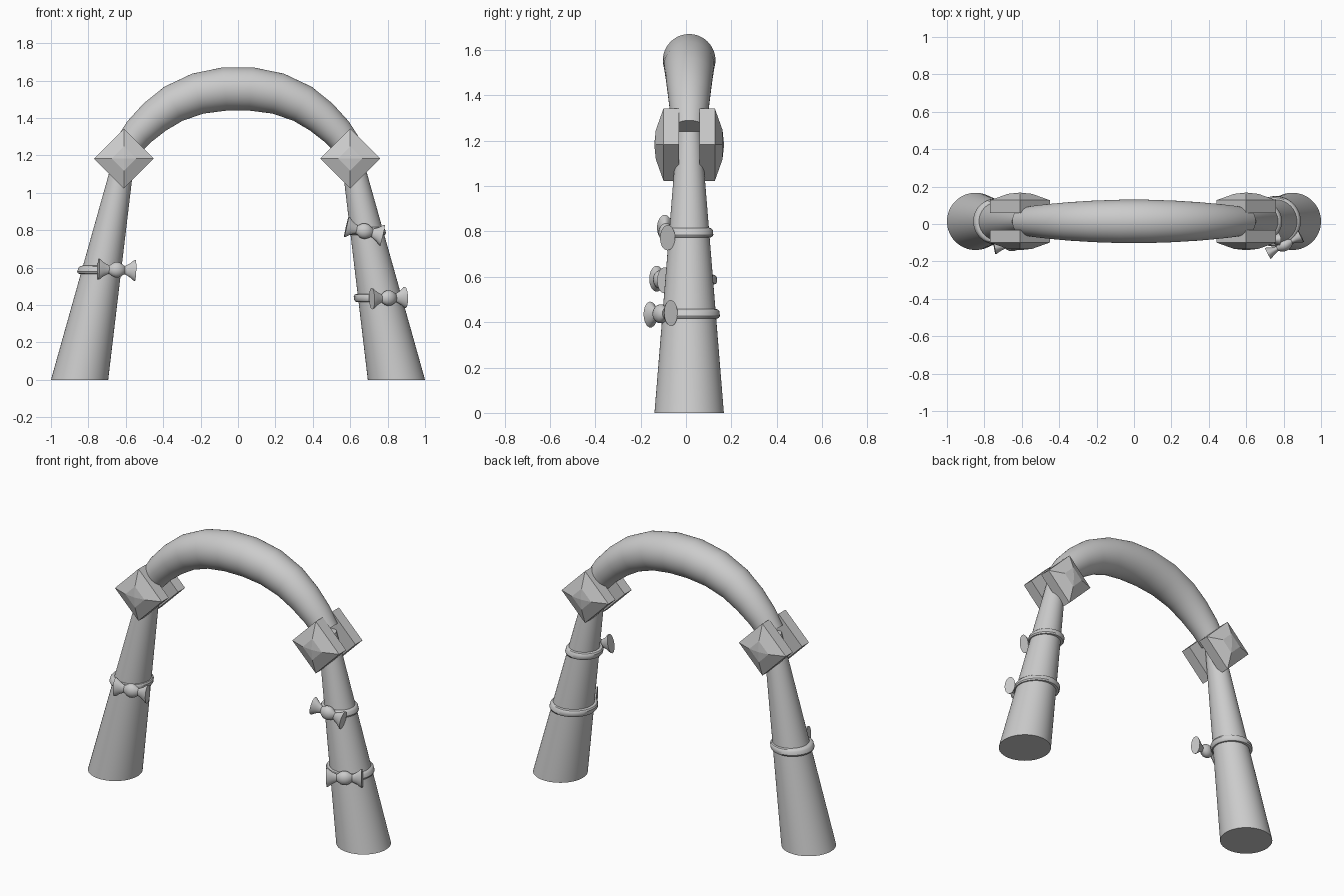
import bpy, bmesh, math
from mathutils import Vector, Matrix

if "Cube" in bpy.data.objects:
    bpy.data.objects.remove(bpy.data.objects["Cube"])

YC = 0.014  # common depth centre of the arch


def loft(name, rings, sides, smooth=True):
    """Skin rings given as (centre, axis_u, axis_v); close both ends."""
    bm = bmesh.new()
    loops = []
    for c, u, v in rings:
        c, u, v = Vector(c), Vector(u), Vector(v)
        loops.append([bm.verts.new(c + u * math.cos(2 * math.pi * i / sides)
                                   + v * math.sin(2 * math.pi * i / sides))
                      for i in range(sides)])
    for a, b in zip(loops, loops[1:]):
        for i in range(sides):
            j = (i + 1) % sides
            bm.faces.new((a[i], a[j], b[j], b[i]))
    bm.faces.new(loops[0])
    bm.faces.new(loops[-1])
    bmesh.ops.remove_doubles(bm, verts=bm.verts, dist=1e-5)
    bmesh.ops.recalc_face_normals(bm, faces=bm.faces)
    me = bpy.data.meshes.new(name)
    bm.to_mesh(me)
    bm.free()
    ob = bpy.data.objects.new(name, me)
    bpy.context.collection.objects.link(ob)
    if smooth:
        bpy.ops.object.select_all(action='DESELECT')
        ob.select_set(True)
        bpy.context.view_layer.objects.active = ob
        bpy.ops.object.shade_smooth_by_angle(angle=math.radians(35))
    return ob


def level(x, z, r, y=YC):
    return ((x, y, z), (r, 0, 0), (0, r, 0))


def leg_radius(z):
    return 0.153 - 0.081 * z


def leg_x(side, z):
    return side * (0.847 - 0.2 * z)


# Slanted tapering legs with level feet
for side, label in ((-1, "left"), (1, "right")):
    loft(label + "_leg", [level(leg_x(side, z), z, leg_radius(z)) for z in (0, 1.24)], 64)

# Curved top bar, thickest in the middle
half = [(0.07, 1.555, 0.116), (0.215, 1.53, 0.111), (0.345, 1.476, 0.103),
        (0.445, 1.405, 0.094), (0.53, 1.325, 0.084), (0.592, 1.245, 0.074)]
path = [(-x, z, r) for x, z, r in reversed(half)] + half
rings = []
for i, (x, z, r) in enumerate(path):
    a, b = path[max(i - 1, 0)], path[min(i + 1, len(path) - 1)]
    t = Vector((b[0] - a[0], 0, b[1] - a[1])).normalized()
    rings.append(((x, YC, z), Vector((-t.z, 0, t.x)) * r, (0, r, 0)))
loft("arch_bar", rings, 48)

# Faceted diamond studs on front and back of each joint
gem = [(0.045, 0.16), (0.113, 0.16), (0.147, 0.065), (0.154, 0.0)]
for x, label in ((-0.61, "left"), (0.6, "right")):
    for s, face in ((-1, "front"), (1, "back")):
        loft(f"{label}_{face}_stud",
             [((x, YC + s * d, 1.183), (r, 0, 0), (0, 0, r)) for d, r in gem], 4, False)

# Bands round the legs, each with a bow on the front
bow_half = [(0.1, 0.0), (0.1, 0.057), (0.092, 0.054), (0.07, 0.036), (0.043, 0.022),
            (0.034, 0.027), (0.022, 0.036), (0.008, 0.041)]
bow_profile = [(-x, r) for x, r in bow_half] + [(x, r) for x, r in reversed(bow_half)]
band_profile = [(-0.022, 0.0), (-0.019, 0.011), (-0.01, 0.017), (0.01, 0.017),
                (0.019, 0.011), (0.022, 0.0)]
for label, side, z, bx, by, turn, tilt in (
        ("left", -1, 0.588, -0.648, -0.112, 10, 2),
        ("right_lower", 1, 0.437, 0.805, -0.112, 27, -2),
        ("right_upper", 1, 0.795, 0.676, -0.088, 4, 13)):
    loft(label + "_band", [level(leg_x(side, z + dz) - 0.005, z + dz, leg_radius(z + dz) + o)
                           for dz, o in band_profile], 48)
    bow = loft(label + "_bow", [((x, 0, 0), (0, 0.58 * r if abs(x) > 0.04 else 0.8 * r, 0),
                                 (0, 0, r)) for x, r in bow_profile], 32)
    bow.matrix_world = (Matrix.Translation((bx, by, z))
                        @ Matrix.Rotation(math.radians(turn), 4, 'Z')
                        @ Matrix.Rotation(math.radians(tilt), 4, 'Y'))
